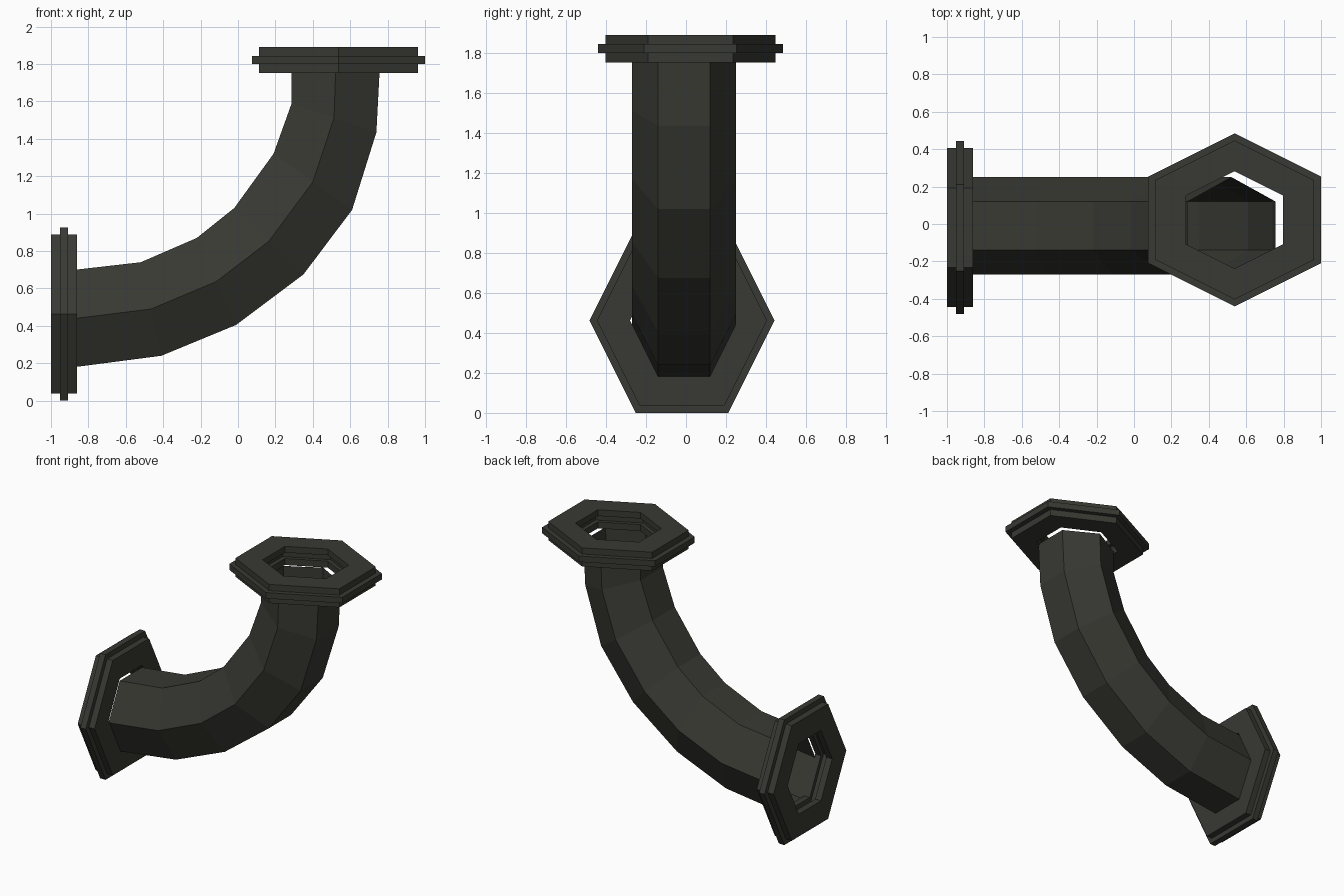
import bpy, bmesh
from mathutils import Vector

if "Cube" in bpy.data.objects:
    bpy.data.objects.remove(bpy.data.objects["Cube"])

mat = bpy.data.materials.new("dark_iron")
mat.diffuse_color = (0.04, 0.04, 0.033, 1)
mat.use_nodes = True
mat.node_tree.nodes["Principled BSDF"].inputs["Base Color"].default_value = mat.diffuse_color

# Stretched hexagon: (across, along the vertex axis)
HEX = [(0, 1), (1, .5), (1, -.5), (0, -1), (-1, -.5), (-1, .5)]


def loft(name, rings, closed):
    """Skin six-sided rings with quads; closed joins last ring to first."""
    bm = bmesh.new()
    vs = [[bm.verts.new(p) for p in ring] for ring in rings]
    n = len(vs)
    for i in range(n if closed else n - 1):
        a, b = vs[i], vs[(i + 1) % n]
        for j in range(6):
            k = (j + 1) % 6
            bm.faces.new((a[j], a[k], b[k], b[j]))
    bmesh.ops.recalc_face_normals(bm, faces=bm.faces)
    me = bpy.data.meshes.new(name)
    bm.to_mesh(me)
    bm.free()
    me.materials.append(mat)
    ob = bpy.data.objects.new(name, me)
    bpy.context.collection.objects.link(ob)
    return ob


# Curved pipe: inside and outside of the bend in (x, z)
inner = [(-.87, .70), (-.52, .74), (-.22, .87), (-.02, 1.03), (.19, 1.32), (.287, 1.59), (.287, 1.76)]
outer = [(-.87, .18), (-.41, .24), (-.01, .405), (.35, .675), (.61, 1.02), (.74, 1.435), (.757, 1.76)]
rings = []
for a, b in zip(inner, outer):
    a, b = Vector((a[0], 0, a[1])), Vector((b[0], 0, b[1]))
    mid, half = (a + b) / 2, (a - b) / 2
    rings.append([mid + half * u + Vector((0, -.01 + .26 * v, 0)) for u, v in HEX])
loft("pipe_bend", rings, False)

# Flange profile (radius, depth): raised middle band, grooved bore
profile = [(.26, 0), (.425, 0), (.425, .048), (.4625, .048), (.4625, .092), (.425, .092),
           (.425, .138), (.26, .138), (.26, .092), (.29, .092), (.29, .048), (.26, .048)]


def flange(name, centre, across, axis):
    c, across, axis = Vector(centre), Vector(across), Vector(axis)
    loft(name, [[c + across * u * r + Vector((0, v * r, 0)) + axis * d for u, v in HEX]
                for r, d in profile], True)


flange("top_flange", (.5375, .022, 1.752), (1, 0, 0), (0, 0, 1))
flange("side_flange", (-1, -.02, .4625), (0, 0, 1), (1, 0, 0))
